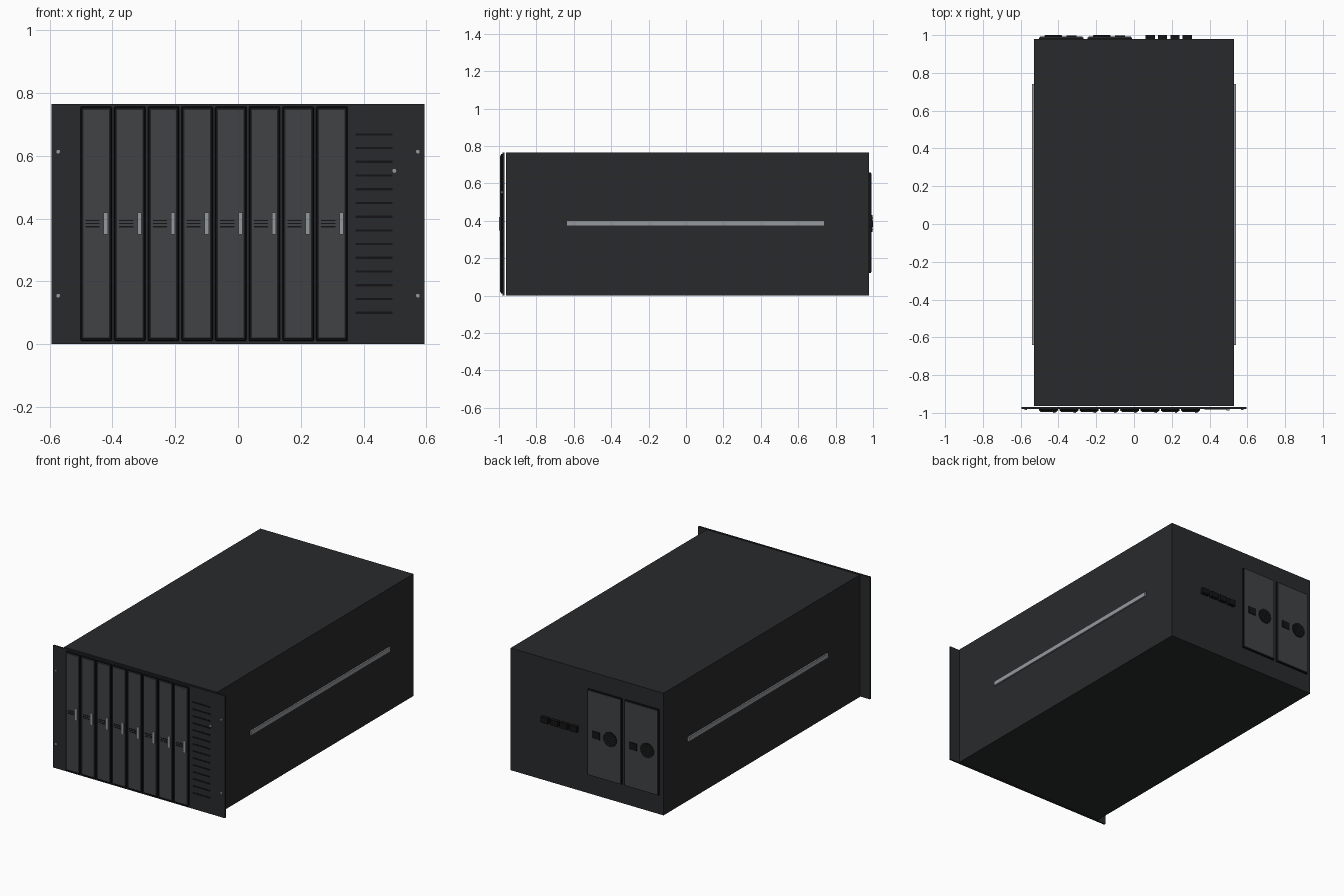
import bpy, bmesh, math
from mathutils import Matrix

if "Cube" in bpy.data.objects:
    bpy.data.objects.remove(bpy.data.objects["Cube"])

def material(name, r, g, b):
    m = bpy.data.materials.new(name)
    m.diffuse_color = (r, g, b, 1)
    m.use_nodes = True
    m.node_tree.nodes["Principled BSDF"].inputs["Base Color"].default_value = m.diffuse_color
    return m

CASE = material("case_black", 0.022, 0.023, 0.025)
DARK = material("recess_black", 0.007, 0.007, 0.008)
PANEL = material("panel_grey", 0.05, 0.055, 0.06)
STEEL = material("steel", 0.30, 0.32, 0.34)

def finish(name, bm, mat):
    me = bpy.data.meshes.new(name)
    bm.to_mesh(me)
    bm.free()
    me.materials.append(mat)
    ob = bpy.data.objects.new(name, me)
    bpy.context.collection.objects.link(ob)
    return ob

def box(name, x, y, z, mat, bevel=0):
    """Box from (min, max) ranges."""
    bm = bmesh.new()
    bmesh.ops.create_cube(bm, size=1)
    for v in bm.verts:
        v.co = [(a + b) / 2 + c * (b - a) for (a, b), c in zip((x, y, z), v.co)]
    ob = finish(name, bm, mat)
    if bevel:
        mod = ob.modifiers.new("bevel", 'BEVEL')
        mod.width = bevel
        mod.segments = 1
    return ob

def disc(name, x, y, z, r, mat, sides=24):
    """Short cylinder along y between the two y values."""
    bm = bmesh.new()
    bmesh.ops.create_cone(bm, cap_ends=True, segments=sides, radius1=r, radius2=r,
                          depth=y[1] - y[0],
                          matrix=Matrix.Translation((x, sum(y) / 2, z))
                          @ Matrix.Rotation(math.pi / 2, 4, 'X'))
    return finish(name, bm, mat)

H = 0.765
# main enclosure and rack-mount faceplate
box("chassis", (-0.53, 0.53), (-0.963, 0.979), (0, H), CASE)
box("faceplate", (-0.595, 0.595), (-0.98, -0.97), (0, H), CASE)

# side rails and rack screws
for s, side in ((-1, "left"), (1, "right")):
    x = sorted((s * 0.528, s * 0.539))
    box(f"{side}_rail", x, (-0.64, 0.74), (0.372, 0.40), STEEL)
    for z in (0.154, 0.613):
        disc(f"{side}_rack_screw", s * 0.573, (-0.984, -0.979), z, 0.006, STEEL, 12)

# eight front modules
for i in range(8):
    x = -0.452 + i * 0.1073
    box("module_frame", (x - 0.05, x + 0.05), (-0.99, -0.978), (0.010, 0.757), DARK, 0.003)
    box("module_panel", (x - 0.045, x + 0.045), (-0.994, -0.985), (0.017, 0.750), PANEL, 0.003)
    box("module_handle", (x + 0.024, x + 0.037), (-1.0, -0.992), (0.349, 0.419), STEEL)
    for z in (0.374, 0.384, 0.394):
        box("module_slot", (x - 0.034, x + 0.011), (-0.9955, -0.993), (z - 0.002, z + 0.002), DARK)

# front vent slots and power button
for i in range(14):
    z = 0.100 + i * 0.0437
    box("vent_slot", (0.374, 0.492), (-0.983, -0.979), (z - 0.0035, z + 0.0035), DARK)
disc("power_button", 0.498, (-0.988, -0.979), 0.552, 0.008, STEEL, 16)

# two rear power supplies with inlet and fan grille
for x0 in (-0.503, -0.246):
    box("supply_frame", (x0, x0 + 0.236), (0.977, 0.988), (0.12, 0.657), DARK)
    box("supply_panel", (x0 + 0.005, x0 + 0.231), (0.985, 0.993), (0.125, 0.652), PANEL)
    box("supply_inlet", (x0 + 0.146, x0 + 0.199), (0.992, 0.998), (0.362, 0.407), DARK)
    fx, fz, r = x0 + 0.076, 0.385, 0.046
    disc("fan_opening", fx, (0.992, 0.998), fz, r, DARK)
    for k in range(-2, 3):
        dz = k * 0.015
        w = math.sqrt(r * r - dz * dz) - 0.002
        box("fan_slat", (fx - w, fx + w), (0.997, 1.0), (fz + dz - 0.002, fz + dz + 0.002), CASE)

# rear port row
for i in range(4):
    x = 0.06 + i * 0.066
    box("rear_port", (x, x + 0.05), (0.977, 1.0), (0.367, 0.402), DARK)
